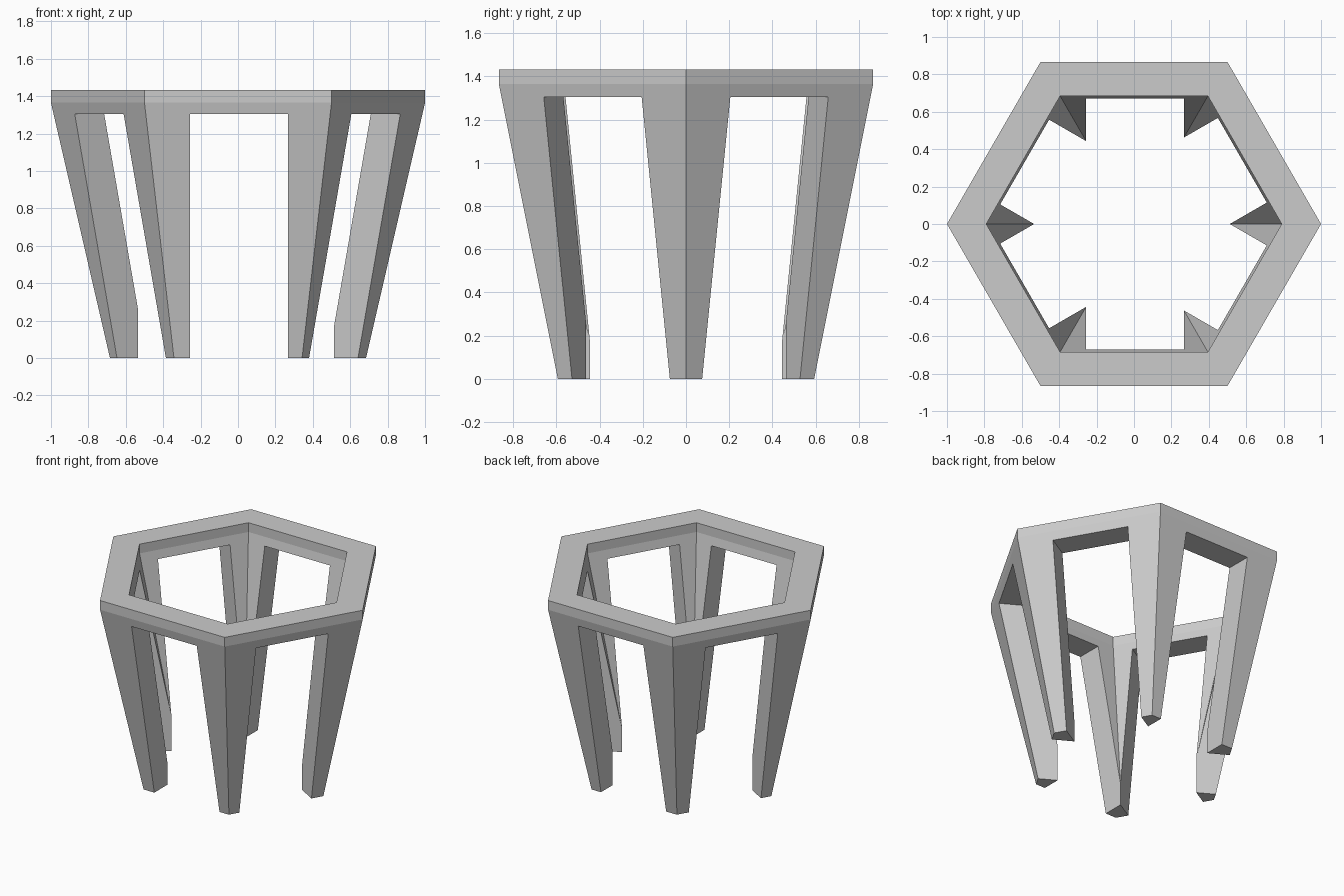
import bpy
import bmesh
from math import cos, sin, pi, radians
from mathutils import Matrix

cube = bpy.data.objects.get("Cube")
if cube:
    bpy.data.objects.remove(cube, do_unlink=True)

HEIGHT = 1.432       # top of the rim
RIM_LOW = 1.365      # where the straight rim turns into the taper
SLOPE = 0.231        # inward taper of the sides
OPENING_TOP = 1.304
OPENING_WIDTH = 0.523
OPENING_SHIFT = 0.0055

grey = bpy.data.materials.new("plain grey")
grey.use_nodes = True
colour = (0.6, 0.6, 0.6, 1)
grey.diffuse_color = colour
grey.node_tree.nodes["Principled BSDF"].inputs["Base Color"].default_value = colour


def make_object(name, bm):
    bmesh.ops.recalc_face_normals(bm, faces=bm.faces)
    mesh = bpy.data.meshes.new(name)
    bm.to_mesh(mesh)
    bm.free()
    mesh.materials.append(grey)
    obj = bpy.data.objects.new(name, mesh)
    bpy.context.scene.collection.objects.link(obj)
    return obj


def hexagon_loft(name, rings):
    """Closed six-sided solid through (radius, height) rings."""
    bm = bmesh.new()
    loops = [[bm.verts.new((r * cos(i * pi / 3), r * sin(i * pi / 3), z))
              for i in range(6)] for r, z in rings]
    for low, high in zip(loops, loops[1:]):
        for i in range(6):
            j = (i + 1) % 6
            bm.faces.new((low[i], low[j], high[j], high[i]))
    bm.faces.new(loops[0][::-1])
    bm.faces.new(loops[-1])
    return make_object(name, bm)


def opening_cutter(name, angle):
    """Bar that passes through two opposite sides."""
    bm = bmesh.new()
    low = -0.2
    place = (Matrix.Rotation(radians(angle), 4, 'Z')
             @ Matrix.Translation((OPENING_SHIFT, 0, (OPENING_TOP + low) / 2))
             @ Matrix.Diagonal((OPENING_WIDTH, 3, OPENING_TOP - low, 1)))
    bmesh.ops.create_cube(bm, size=1, matrix=place)
    return make_object(name, bm)


def taper(radius, z):
    return radius - SLOPE * (RIM_LOW - z)


# Tapered hexagonal body: rim and six legs in one piece
frame = hexagon_loft("hexagonal_frame_with_legs",
                     [(taper(1, 0), 0), (1, RIM_LOW), (1, HEIGHT)])

# Hollow core and the three bars that open the sides
cutters = [hexagon_loft("hollow_cutter",
                        [(taper(0.79, -0.1), -0.1), (0.79, RIM_LOW), (0.79, HEIGHT + 0.1)])]
cutters += [opening_cutter("opening_cutter", a) for a in (0, 120, 240)]

for cutter in cutters:
    cutter.hide_render = True
    mod = frame.modifiers.new("cut", 'BOOLEAN')
    mod.operation = 'DIFFERENCE'
    mod.solver = 'EXACT'
    mod.object = cutter

# Keep the cut shape and drop the cutters
bpy.context.view_layer.update()
graph = bpy.context.evaluated_depsgraph_get()
cut_mesh = bpy.data.meshes.new_from_object(frame.evaluated_get(graph))
frame.modifiers.clear()
frame.data = cut_mesh
for cutter in cutters:
    bpy.data.objects.remove(cutter, do_unlink=True)
